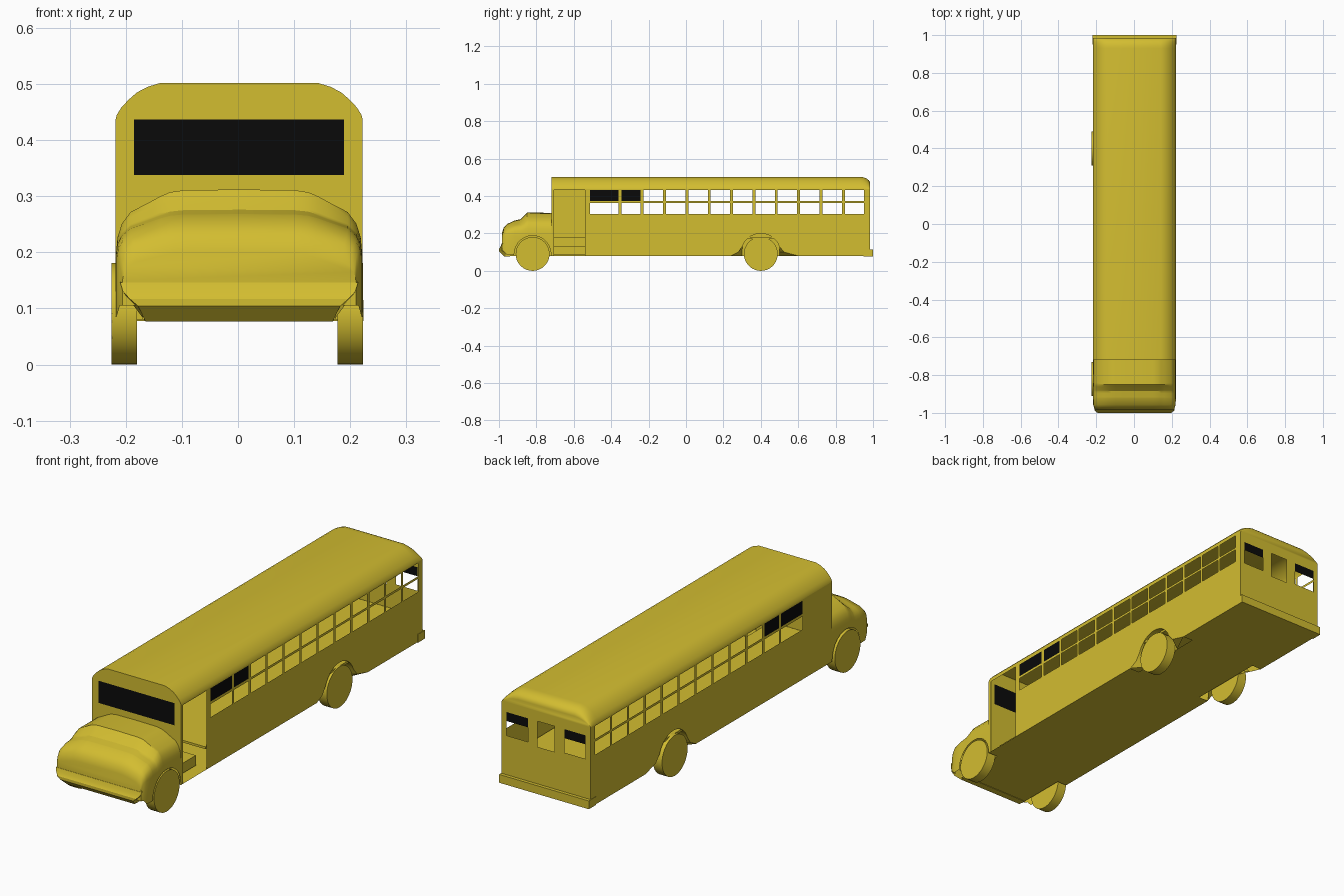
import bpy, bmesh, math
from mathutils import Matrix

if "Cube" in bpy.data.objects:
    bpy.data.objects.remove(bpy.data.objects["Cube"])

CX = 0.002      # body sits a hair off centre
HW = 0.22       # body half width
FRONT, BACK = -0.72, 0.985
BOTTOM, EAVE = 0.08, 0.437


def material(name, col):
    m = bpy.data.materials.new(name)
    m.diffuse_color = (*col, 1)
    m.use_nodes = True
    m.node_tree.nodes["Principled BSDF"].inputs["Base Color"].default_value = m.diffuse_color
    return m


YELLOW = material("bus yellow", (0.65, 0.51, 0.03))
BLACK = material("black glass", (0.003, 0.003, 0.003))


def finish(bm, name, angle=35, recalc=True):
    bmesh.ops.remove_doubles(bm, verts=bm.verts, dist=1e-5)
    if recalc:
        bmesh.ops.recalc_face_normals(bm, faces=bm.faces)
    me = bpy.data.meshes.new(name)
    bm.to_mesh(me)
    bm.free()
    me.materials.append(YELLOW)
    me.materials.append(BLACK)
    for p in me.polygons:
        p.use_smooth = True
    me.set_sharp_from_angle(angle=math.radians(angle))
    ob = bpy.data.objects.new(name, me)
    bpy.context.collection.objects.link(ob)
    return ob


def face(bm, pts, mat=0):
    f = bm.faces.new([bm.verts.new(p) for p in pts])
    f.material_index = mat
    return f


def loft(bm, rows):
    for a, b in zip(rows, rows[1:]):
        for i in range(len(a) - 1):
            face(bm, [a[i], a[i + 1], b[i + 1], b[i]])


def grid(bm, us, vs, place, kind, flip=False):
    """Panel of cells; kind gives None for an opening or a material index."""
    for u0, u1 in zip(us, us[1:]):
        for v0, v1 in zip(vs, vs[1:]):
            k = kind((u0 + u1) / 2, (v0 + v1) / 2)
            if k is not None:
                pts = [place(u0, v0), place(u1, v0), place(u1, v1), place(u0, v1)]
                face(bm, pts[::-1] if flip else pts, k)


def box(name, x0, x1, y0, y1, z0, z1):
    bm = bmesh.new()
    m = Matrix.Translation(((x0 + x1) / 2, (y0 + y1) / 2, (z0 + z1) / 2)) @ \
        Matrix.Diagonal((x1 - x0, y1 - y0, z1 - z0, 1))
    bmesh.ops.create_cube(bm, size=1, matrix=m)
    return finish(bm, name)


# Side walls: twelve windows, open doorway on the right, rear wheel arch
windows = [(-0.512, -0.361)] + [(-0.346 + i * 0.1195, -0.242 + i * 0.1195) for i in range(11)]
wall_y = sorted({FRONT, -0.705, -0.54, 0.24, 0.6, BACK} | {y for w in windows for y in w})
wall_z = [BOTTOM, 0.21, 0.303, 0.362, 0.373, 0.432, EAVE]
arch = [(0.24, 0.08), (0.28, 0.1)]
arch += [(0.4 - 0.105 * math.cos(math.radians(a)), 0.095 + 0.105 * math.sin(math.radians(a)))
         for a in range(20, 161, 10)]
arch += [(0.525, 0.1), (0.6, 0.08)]

for side, label in ((1, "right"), (-1, "left")):
    def wall_kind(y, z):
        if side > 0 and -0.705 < y < -0.54 and z < 0.432:
            return None
        if z < 0.21 and 0.24 < y < 0.6:
            return None
        for i, (a, b) in enumerate(windows):
            if a < y < b and (0.303 < z < 0.362 or 0.373 < z < 0.432):
                return 1 if i < 2 and z > 0.37 else None
        return 0

    bm = bmesh.new()
    x = CX + side * HW
    grid(bm, wall_y, wall_z, lambda y, z: (x, y, z), wall_kind, side < 0)
    for (y0, z0), (y1, z1) in zip(arch, arch[1:]):
        q = [(x, y0, z0), (x, y1, z1), (x, y1, 0.21), (x, y0, 0.21)]
        face(bm, q if side > 0 else q[::-1])
    finish(bm, label + "_side_wall", recalc=False)

    # Flared wheel well behind the rear arch
    bm = bmesh.new()
    xi = CX + side * 0.172
    inner = [(min(max(y, 0.3), 0.5), z) for y, z in arch]
    loft(bm, [[(x, y, z) for y, z in arch], [(xi, y, z) for y, z in inner],
              [(xi, y, BOTTOM - 0.001) for y, z in inner]])
    bmesh.ops.dissolve_degenerate(bm, dist=1e-6, edges=bm.edges)
    finish(bm, label + "_rear_wheel_well")

# Rounded roof, curling down at the back
corner = [(0.22, EAVE), (0.218, 0.445), (0.21, 0.458), (0.197, 0.472), (0.182, 0.485),
          (0.163, 0.495), (0.14, 0.502)]
roof = corner + [(-x, z) for x, z in reversed(corner)]
stations = [(FRONT, 1.0)] + [(0.93 + 0.055 * math.sin(t), 0.45 + 0.55 * math.cos(t))
                             for t in [i * math.pi / 12 for i in range(7)]]
rows = [[(CX + x, y, EAVE + (z - EAVE) * k) for x, z in roof] for y, k in stations]
bm = bmesh.new()
loft(bm, rows)
face(bm, rows[0])
face(bm, rows[-1])
finish(bm, "roof")

# Front wall with windshield
bm = bmesh.new()
grid(bm, [-HW, -0.187, 0.187, HW], [BOTTOM, 0.338, EAVE], lambda u, z: (CX + u, FRONT, z),
     lambda u, z: 1 if abs(u) < 0.187 and z > 0.338 else 0)
finish(bm, "front_wall", recalc=False)


# Rear wall: two half-tinted outer windows and an open centre window
def rear_kind(u, z):
    if abs(u) < 0.042:
        return None if 0.28 < z < 0.395 else 0
    if 0.09 < abs(u) < 0.195 and 0.29 < z < 0.395:
        return 1 if z > 0.355 else None
    return 0


bm = bmesh.new()
grid(bm, [-HW, -0.195, -0.09, -0.042, 0.042, 0.09, 0.195, HW],
     [BOTTOM, 0.28, 0.29, 0.355, 0.395, EAVE], lambda u, z: (CX + u, BACK, z), rear_kind, True)
finish(bm, "rear_wall", recalc=False)

# Underside (narrow between the wheel wells), cabin floor and entry steps
bm = bmesh.new()
for y0, y1, w in ((FRONT, 0.24, HW), (0.24, 0.6, 0.172), (0.6, BACK, HW)):
    face(bm, [(CX - w, y0, BOTTOM), (CX - w, y1, BOTTOM), (CX + w, y1, BOTTOM), (CX + w, y0, BOTTOM)])
finish(bm, "underside", recalc=False)
box("cabin_floor", CX - 0.215, CX + 0.215, -0.54, 0.98, 0.17, 0.18)
box("driver_floor", CX - 0.215, 0.08, -0.715, -0.54, 0.085, 0.18)
box("entry_step", 0.08, 0.17, -0.705, -0.54, 0.085, 0.13)

# Hood: cross-sections lofted along y, lower edge follows the front wheel arch
tops = [(-0.72, 0.31), (-0.85, 0.312), (-0.865, 0.296), (-0.885, 0.276), (-0.92, 0.268),
        (-0.957, 0.25), (-0.975, 0.23), (-0.985, 0.2)]
shape = [(0, 1), (0.45, 0.99), (0.56, 0.96), (0.64, 0.9), (0.72, 0.82), (0.88, 0.67),
         (0.95, 0.5), (0.985, 0.3), (1, 0)]


def top_at(y):
    for (a, za), (b, zb) in zip(tops, tops[1:]):
        if b <= y <= a:
            return za + (zb - za) * (a - y) / (a - b)
    return tops[-1][1]


def hood_section(y):
    top = top_at(y)
    base = min(0.19, top - 0.05)
    w = HW if y > -0.94 else HW - 0.012 * ((-0.94 - y) / 0.045) ** 2
    d = abs(y + 0.82)
    low = 0.09 + math.sqrt(0.098 ** 2 - d * d) if d < 0.098 else (0.085 if y > -0.96 else 0.105)
    half = [(w * u, base + (top - base) * h) for u, h in shape] + [(w, min(low, base))]
    return [(CX - a, y, z) for a, z in reversed(half)] + [(CX + a, y, z) for a, z in half[1:]]


ys = {y for y, _ in tops} | {-0.82 + 0.0979 * math.cos(i * math.pi / 14) for i in range(15)}
rows = [hood_section(y) for y in sorted(ys, reverse=True)]
bm = bmesh.new()
loft(bm, rows)
face(bm, rows[-1])
finish(bm, "hood", 30)
box("engine_bay", CX - 0.172, CX + 0.172, -0.965, FRONT, BOTTOM, 0.19)

# Front bumper: tapered bar (y, z, half width)
bar = [(-0.97, 0.148, 0.212), (-0.986, 0.146, 0.212), (-0.991, 0.13, 0.207), (-1.0, 0.117, 0.195),
       (-1.0, 0.104, 0.18), (-0.972, 0.077, 0.167), (-0.94, 0.077, 0.167)]
ends = [[(CX + s * w, y, z) for y, z, w in bar] for s in (-1, 1)]
bm = bmesh.new()
loft(bm, [e + e[:1] for e in ends])
for e in ends:
    face(bm, e)
finish(bm, "front_bumper", 20)

# Rear bumper wraps the corners
box("rear_bumper", CX - 0.222, CX + 0.222, 0.95, 1.0, 0.078, 0.115)

# Wheels
for y, end in ((-0.82, "front"), (0.4, "rear")):
    for x, label in ((-0.2025, "left"), (0.2, "right")):
        bm = bmesh.new()
        m = Matrix.Translation((x, y, 0.0905)) @ Matrix.Rotation(math.pi / 2, 4, 'Y')
        bmesh.ops.create_cone(bm, cap_ends=True, segments=36, radius1=0.0905, radius2=0.0905,
                              depth=0.045, matrix=m)
        finish(bm, f"{end}_{label}_wheel")
